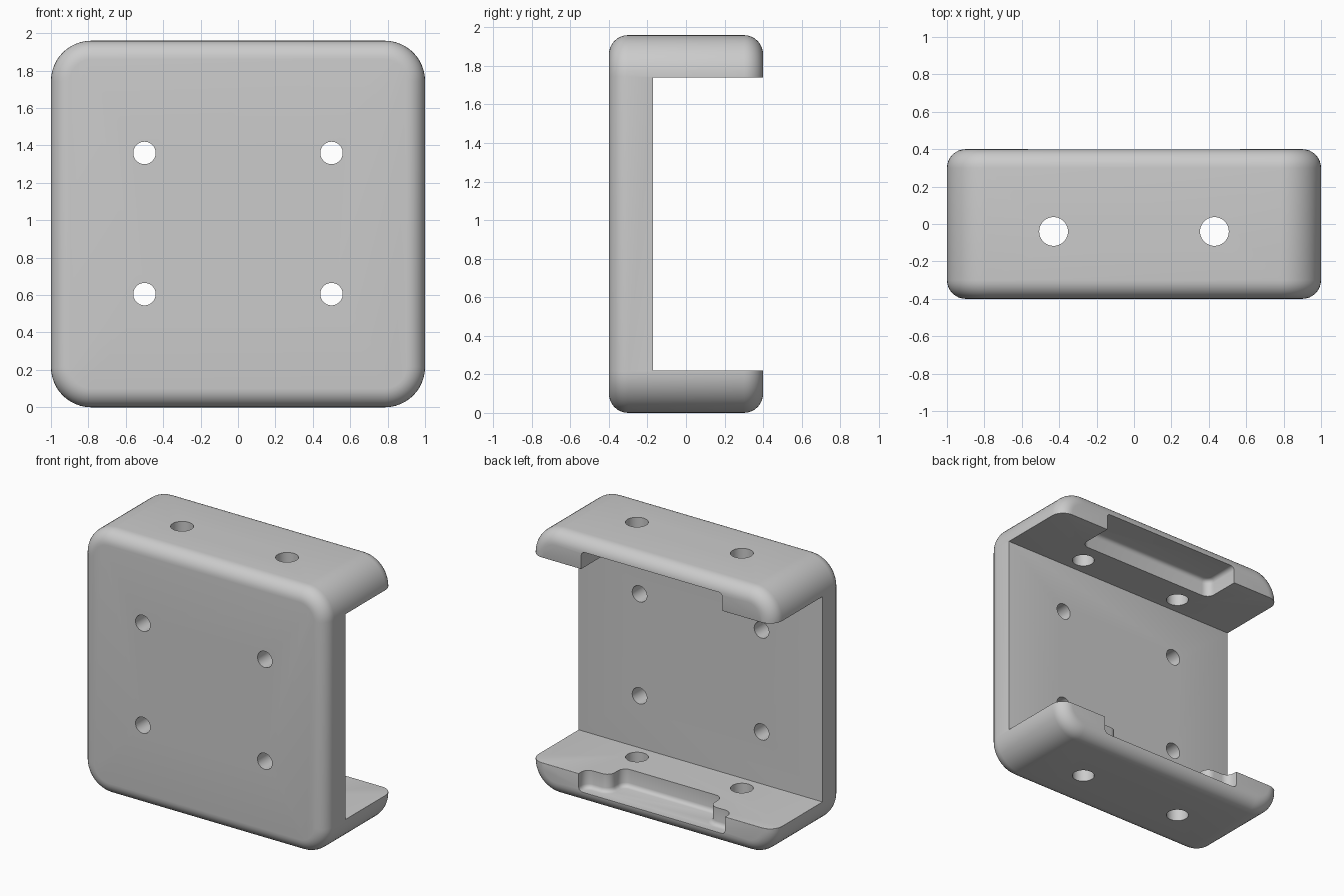
import bpy, bmesh, math
from mathutils import Matrix, Vector

if "Cube" in bpy.data.objects:
    bpy.data.objects.remove(bpy.data.objects["Cube"], do_unlink=True)

H, WALL, INNER = 1.96, 0.22, -0.17      # height, flange thickness, inner plate face


def add_object(name, bm):
    bmesh.ops.recalc_face_normals(bm, faces=bm.faces[:])
    mesh = bpy.data.meshes.new(name)
    bm.to_mesh(mesh)
    bm.free()
    obj = bpy.data.objects.new(name, mesh)
    bpy.context.collection.objects.link(obj)
    return obj


def box(lo, hi):
    bm = bmesh.new()
    bmesh.ops.create_cube(bm, size=1)
    for v in bm.verts:
        v.co = Vector([(a + b) / 2 + c * (b - a) for a, b, c in zip(lo, hi, v.co)])
    return bm


def round_edges(bm, edges, radius, segments):
    bmesh.ops.bevel(bm, geom=edges, offset=radius, offset_type='OFFSET', segments=segments,
                    profile=0.5, affect='EDGES', clamp_overlap=True)


def along(edge, axis):
    d = edge.verts[0].co - edge.verts[1].co
    return abs(d[axis]) > 0.99 * d.length


def cut(target, cutter):
    mod = target.modifiers.new("cut", 'BOOLEAN')
    mod.operation, mod.solver, mod.object = 'DIFFERENCE', 'EXACT', cutter
    bpy.context.view_layer.objects.active = target
    bpy.ops.object.modifier_apply(modifier=mod.name)
    bpy.data.objects.remove(cutter, do_unlink=True)


def drill(target, centre, radius, axis):
    bm = bmesh.new()
    turn = Matrix.Rotation(math.pi / 2, 4, 'X') if axis == 'Y' else Matrix()
    bmesh.ops.create_cone(bm, cap_ends=True, segments=40, radius1=radius, radius2=radius,
                          depth=3, matrix=Matrix.Translation(centre) @ turn)
    cut(target, add_object("drill", bm))


def pocket(target, half_outline, z_floor, z_open):
    """Rounded pocket, mirrored in x, open at the back and at z_open."""
    pts = half_outline + [(-x, y) for x, y in reversed(half_outline)]
    bm = bmesh.new()
    face = bm.faces.new([bm.verts.new((x, y, z_floor)) for x, y in pts])
    new = bmesh.ops.extrude_face_region(bm, geom=[face])["geom"]
    for v in new:
        if isinstance(v, bmesh.types.BMVert):
            v.co.z = z_open
    round_edges(bm, [e for e in bm.edges if along(e, 2)], 0.06, 6)
    round_edges(bm, [e for e in bm.edges
                     if all(abs(v.co.z - z_floor) < 1e-4 for v in e.verts)], 0.03, 3)
    cut(target, add_object("pocket", bm))


# Rounded outer block
bm = box((-1, -0.4, 0), (1, 0.4, H))
round_edges(bm, [e for e in bm.edges if along(e, 1)], 0.215, 12)
round_edges(bm, [e for e in bm.edges
                 if abs(e.verts[0].co.y - e.verts[1].co.y) < 1e-4], 0.1, 8)
bracket = add_object("channel_bracket", bm)

# Channel open at the back and both sides
cut(bracket, add_object("channel", box((-2, INNER, WALL), (2, 2, H - WALL))))


# Soft rim around the channel
def in_channel(face):
    def flat(axis, value):
        return all(abs(v.co[axis] - value) < 1e-3 for v in face.verts)
    return flat(1, INNER) or flat(2, WALL) or flat(2, H - WALL)


bm = bmesh.new()
bm.from_mesh(bracket.data)
bmesh.ops.remove_doubles(bm, verts=bm.verts[:], dist=1e-4)
rim = [e for e in bm.edges if len(e.link_faces) == 2
       and sum(in_channel(f) for f in e.link_faces) == 1]
round_edges(bm, rim, 0.04, 4)
bm.to_mesh(bracket.data)
bm.free()

# Pockets in the flanges: plain above, stepped below
pocket(bracket, [(0.58, 0.7), (0.58, 0.12)], H - 0.09, 1.5)
pocket(bracket, [(0.6, 0.7), (0.6, 0.31), (0.41, 0.31), (0.41, 0.15)], 0.09, 0.5)

# Screw holes through the plate and the flanges
for side in (-1, 1):
    for z in (0.605, 1.36):
        drill(bracket, (side * 0.5, -0.4, z), 0.06, 'Y')
    drill(bracket, (side * 0.43, -0.04, H / 2), 0.077, 'Z')

# Colour and shading
grey = bpy.data.materials.new("plain_grey")
grey.use_nodes = True
colour = (0.6, 0.6, 0.6, 1)
grey.diffuse_color = colour
grey.node_tree.nodes["Principled BSDF"].inputs["Base Color"].default_value = colour
bracket.data.materials.clear()
bracket.data.materials.append(grey)
bpy.ops.object.select_all(action='DESELECT')
bracket.select_set(True)
bpy.context.view_layer.objects.active = bracket
bpy.ops.object.shade_smooth_by_angle(angle=math.radians(35))
